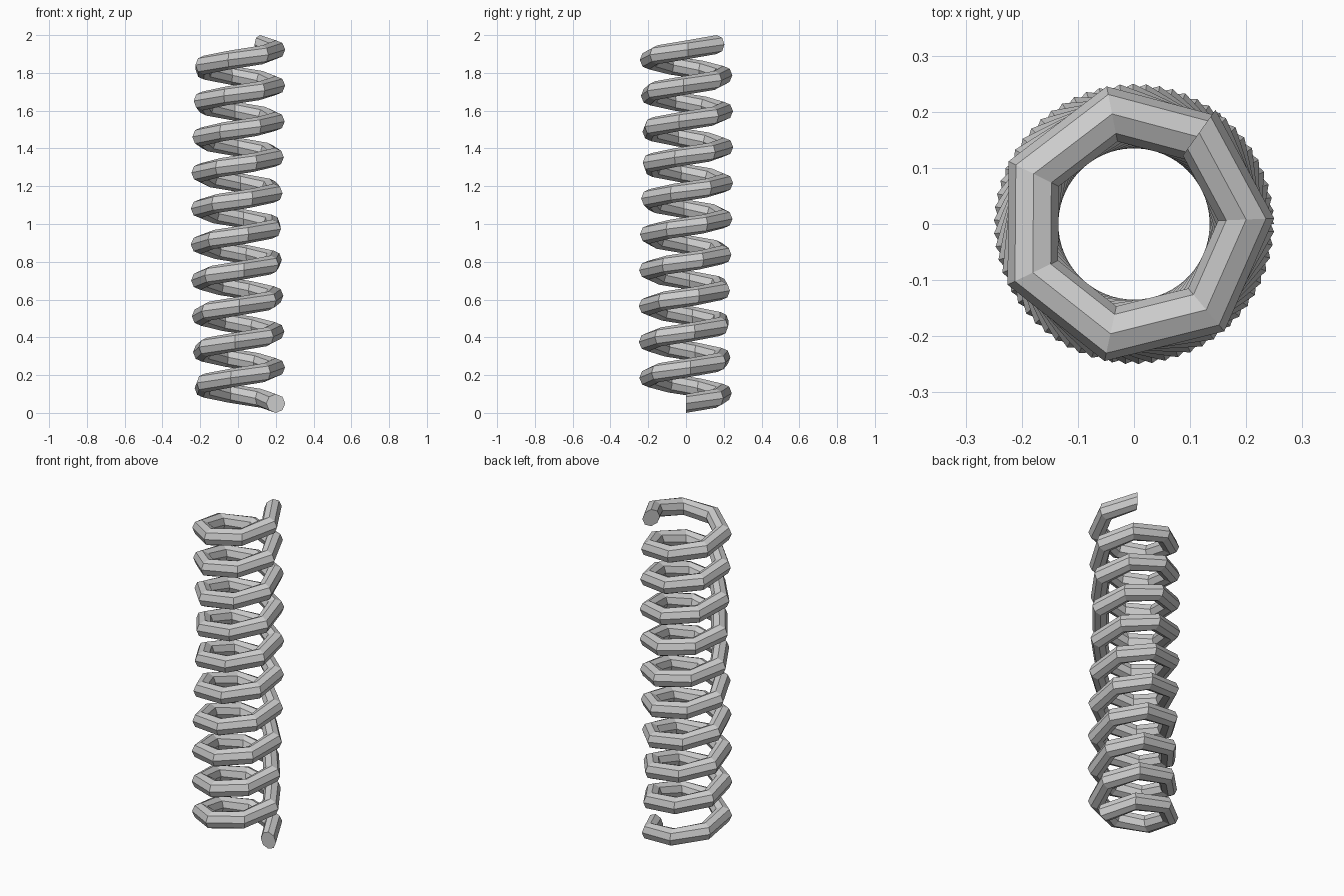
import bpy, bmesh
from math import sin, cos, radians, tau

if "Cube" in bpy.data.objects:
    bpy.data.objects.remove(bpy.data.objects["Cube"])

COIL_R, WIRE_R = 0.20, 0.05      # coil radius and wire radius
SIDES, STEPS = 8, 70             # octagonal wire, about seven segments per turn
SWEEP, RISE = radians(3654.5), 1.9

bm = bmesh.new()


def ring(i):
    """Upright octagon placed along the helix."""
    a = SWEEP * i / STEPS
    zc = WIRE_R + RISE * i / STEPS
    verts = []
    for k in range(SIDES):
        t = tau * k / SIDES
        r = COIL_R + WIRE_R * cos(t)
        verts.append(bm.verts.new((r * cos(a), r * sin(a), zc + WIRE_R * sin(t))))
    return verts


# Sweep the wire section up the helix
rings = [ring(i) for i in range(STEPS + 1)]
for lo, hi in zip(rings, rings[1:]):
    for k in range(SIDES):
        n = (k + 1) % SIDES
        bm.faces.new((lo[k], lo[n], hi[n], hi[k]))

# Flat end caps
bm.faces.new(rings[0])
bm.faces.new(rings[-1])
bmesh.ops.recalc_face_normals(bm, faces=bm.faces[:])

mesh = bpy.data.meshes.new("coil_spring")
bm.to_mesh(mesh)
bm.free()
spring = bpy.data.objects.new("coil_spring", mesh)
bpy.context.collection.objects.link(spring)
